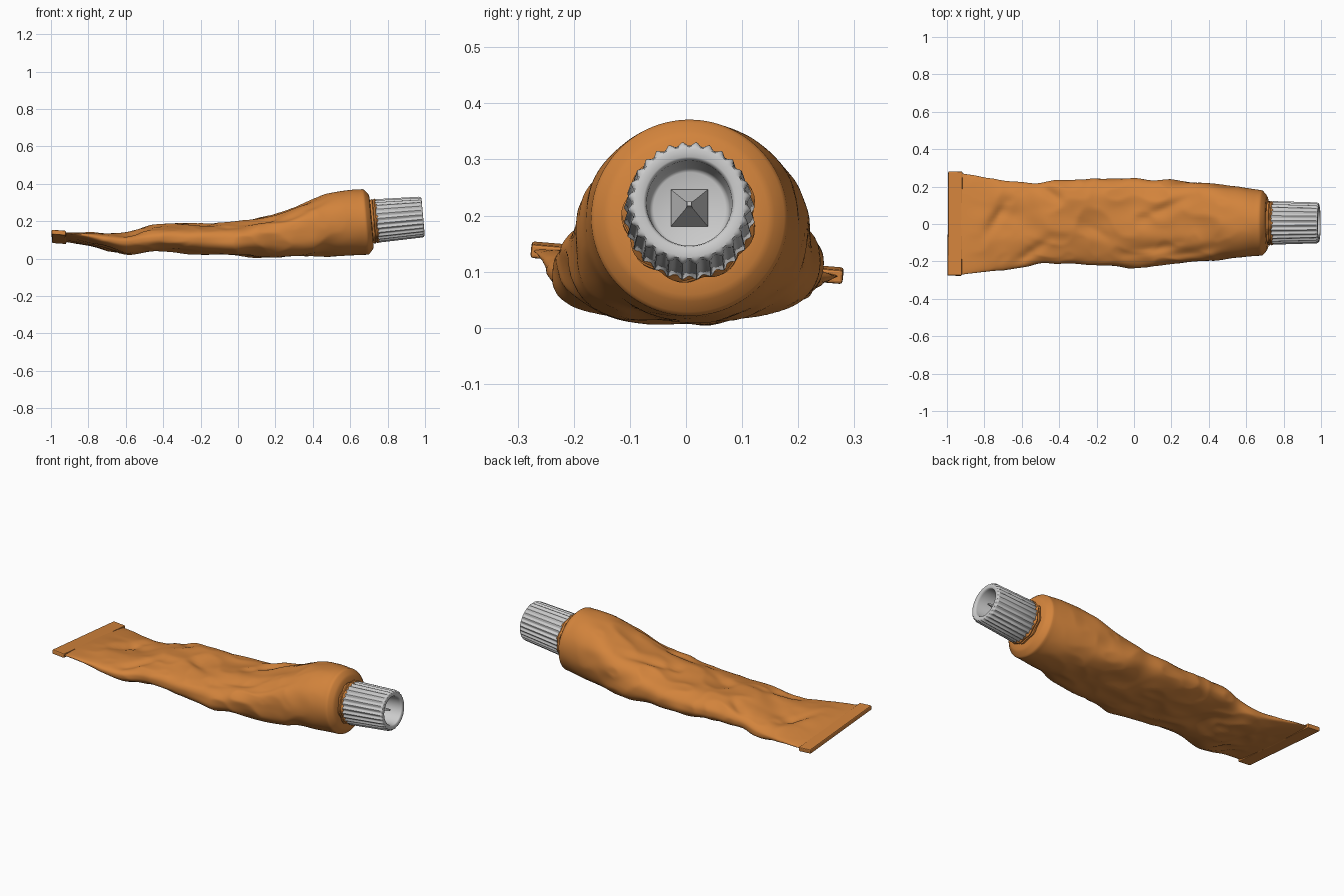
import bpy, bmesh, math
from mathutils import Vector, noise

if "Cube" in bpy.data.objects:
    bpy.data.objects.remove(bpy.data.objects["Cube"])

TILT = math.radians(5)
ORIGIN = Vector((0.68, 0.006, 0.196))
AXIS = Vector((math.cos(TILT), 0, math.sin(TILT)))
UP = Vector((-math.sin(TILT), 0, math.cos(TILT)))
SIDE = Vector((0, 1, 0))

orange = bpy.data.materials.new("orange")
orange.diffuse_color = (0.65, 0.23, 0.045, 1)
orange.use_nodes = True
orange.node_tree.nodes["Principled BSDF"].inputs["Base Color"].default_value = orange.diffuse_color


def ring(d, radius, n, phase=0.0):
    """Ring around the tilted nozzle axis; radius is a number or function of angle."""
    pts = []
    for i in range(n):
        t = math.tau * i / n + phase
        r = radius(t) if callable(radius) else radius
        pts.append(ORIGIN + AXIS * d + SIDE * (r * math.cos(t)) + UP * (r * math.sin(t)))
    return pts


def loft(name, rings, mat=None, angle=35):
    bm = bmesh.new()
    loops = [[bm.verts.new(p) for p in r] for r in rings]
    n = len(loops[0])
    for a, b in zip(loops, loops[1:]):
        for i in range(n):
            j = (i + 1) % n
            bm.faces.new((a[i], a[j], b[j], b[i]))
    bm.faces.new(loops[0][::-1])
    bm.faces.new(loops[-1])
    bmesh.ops.recalc_face_normals(bm, faces=bm.faces)
    me = bpy.data.meshes.new(name)
    bm.to_mesh(me)
    bm.free()
    ob = bpy.data.objects.new(name, me)
    bpy.context.collection.objects.link(ob)
    if mat:
        me.materials.append(mat)
    bpy.ops.object.select_all(action='DESELECT')
    ob.select_set(True)
    bpy.context.view_layer.objects.active = ob
    bpy.ops.object.shade_smooth_by_angle(angle=math.radians(angle))
    return ob


# Body cross-sections: x, top z, bottom z, +y edge, -y edge, sideways slope
STATIONS = [
    (-0.93, .126, .104, .272, -.272, -.084),
    (-0.80, .134, .074, .250, -.255, -.07),
    (-0.70, .128, .050, .237, -.243, -.05),
    (-0.60, .137, .026, .226, -.230, -.02),
    (-0.50, .165, .038, .216, -.216, 0),
    (-0.40, .180, .044, .230, -.214, .02),
    (-0.20, .186, .026, .243, -.218, .03),
    (0.00, .197, .018, .240, -.235, .03),
    (0.10, .214, .010, .232, -.226, .02),
    (0.20, .240, .006, .234, -.212, .02),
    (0.30, .270, .010, .226, -.205, .02),
    (0.40, .312, .012, .216, -.198, .01),
    (0.50, .350, .015, .204, -.184, 0),
    (0.60, .367, .018, .192, -.174, 0),
    (0.68, .371, .021, .181, -.169, 0),
]
# Creases pressed into the upper surface: x1, y1, x2, y2, depth
FOLDS = [
    (-.80, -.06, -.68, .11, .018), (-.62, -.20, -.45, -.08, .015),
    (-.50, .20, -.38, .12, .014), (-.05, -.16, .28, -.10, .016),
    (.02, .02, .33, .15, .014), (.15, -.18, .48, -.12, .014),
    (-.33, .02, -.12, -.08, .010),
]


def section(x):
    k = 0
    while k < len(STATIONS) - 2 and x > STATIONS[k + 1][0]:
        k += 1
    p0, p1 = STATIONS[max(k - 1, 0)], STATIONS[k]
    p2, p3 = STATIONS[k + 1], STATIONS[min(k + 2, len(STATIONS) - 1)]
    h = p2[0] - p1[0]
    t = (x - p1[0]) / h
    out = []
    for c in range(1, 6):
        m1 = (p2[c] - p0[c]) / (p2[0] - p0[0]) * h
        m2 = (p3[c] - p1[c]) / (p3[0] - p1[0]) * h
        out.append((2*t**3 - 3*t*t + 1) * p1[c] + (t**3 - 2*t*t + t) * m1
                   + (3*t*t - 2*t**3) * p2[c] + (t**3 - t*t) * m2)
    return out


def clamp(v):
    return max(0.0, min(1.0, v))


def fold_depth(x, y):
    total = 0.0
    p = Vector((x, y))
    for x1, y1, x2, y2, depth in FOLDS:
        a, ab = Vector((x1, y1)), Vector((x2 - x1, y2 - y1))
        s = clamp((p - a).dot(ab) / ab.length_squared)
        dist = (p - a - ab * s).length
        total += depth * math.sin(math.pi * (0.1 + 0.8 * s)) * math.exp(-(dist / .028) ** 2)
    return total


# Crumpled tube, going on into the round shoulder
N = 112
rings = []
for i in range(161):
    x = -0.93 + 1.61 * i / 160
    top, bot, yp, yn, slope = section(x)
    wrinkle = clamp((x + .92) / .2) * clamp((.66 - x) / .25)
    e = 2 / (2 + 0.5 * wrinkle)
    pts = []
    for k in range(N):
        t = math.tau * k / N
        c, s = math.cos(t), math.sin(t)
        cy = math.copysign(abs(c) ** e, c)
        sz = math.copysign(abs(s) ** e, s)
        y = (yp + yn) / 2 + (yp - yn) / 2 * cy
        z = (top + bot) / 2 + (top - bot) / 2 * sz + slope * y
        q = Vector((x * 5 + y * 3, y * 7 - x * 2, z * 9))
        d = noise.noise(q) * .012 + (.25 - abs(noise.noise(q * 1.3 + Vector((7, 3, 1))))) * .014
        d *= wrinkle
        y += d * c * .8
        z += d * s
        if s > 0:
            z -= fold_depth(x, y) * wrinkle * min(1, s * 1.5)
        lean = clamp((x - .3) / .38)
        pts.append(Vector((x - math.tan(TILT) * lean * (z - .196), y, max(z, .002))))
    rings.append(pts)
for d, r in [(.006, .1735), (.011, .169), (.026, .152), (.033, .140), (.036, .10)]:
    rings.append(ring(d, r, N))
loft("tube_body", rings, orange, 50)

# Flat crimped end: thin slab with a rounded edge
bpy.ops.mesh.primitive_cube_add(size=1, location=(-.957, .002, .116))
crimp = bpy.context.object
crimp.name = "crimped_end"
crimp.scale = (.076, .558, .025)
crimp.rotation_euler = (-.084, math.radians(4), -.012)
bpy.ops.object.transform_apply(location=False, rotation=False, scale=True)
bev = crimp.modifiers.new("bevel", 'BEVEL')
bev.width, bev.segments = .005, 2
crimp.data.materials.append(orange)

# Neck with lumpy thread
loft("neck", [ring(d, (lambda t, r=r, d=d: r + .004 * math.cos(9 * t + d * 60)), 90)
              for d, r in [(.03, .108), (.04, .116), (.046, .117), (.05, .112), (.058, .117), (.07, .108)]],
     orange)

# Fluted screw cap with a recessed front
FLUTES = 28


def fluted(r, depth):
    return lambda t: r - depth * abs(math.cos(FLUTES / 2 * t)) ** 1.5


cap = [(.062, .106, 0), (.062, .113, .004), (.066, .117, .007), (.18, .1135, .007),
       (.298, .110, .007), (.305, .107, .005), (.310, .101, .001), (.311, .096, 0),
       (.311, .082, 0), (.308, .078, 0), (.300, .076, 0), (.205, .072, 0), (.198, .069, 0),
       (.195, .064, 0)]
loft("screw_cap", [ring(d, fluted(r, f), FLUTES * 8) for d, r, f in cap], None, 40)

# Piercing spike inside the recess
loft("piercing_spike", [ring(d, h * math.sqrt(2), 4, math.pi / 4)
                        for d, h in [(.19, .033), (.20, .033), (.262, .006), (.29, .004)]], None, 10)
